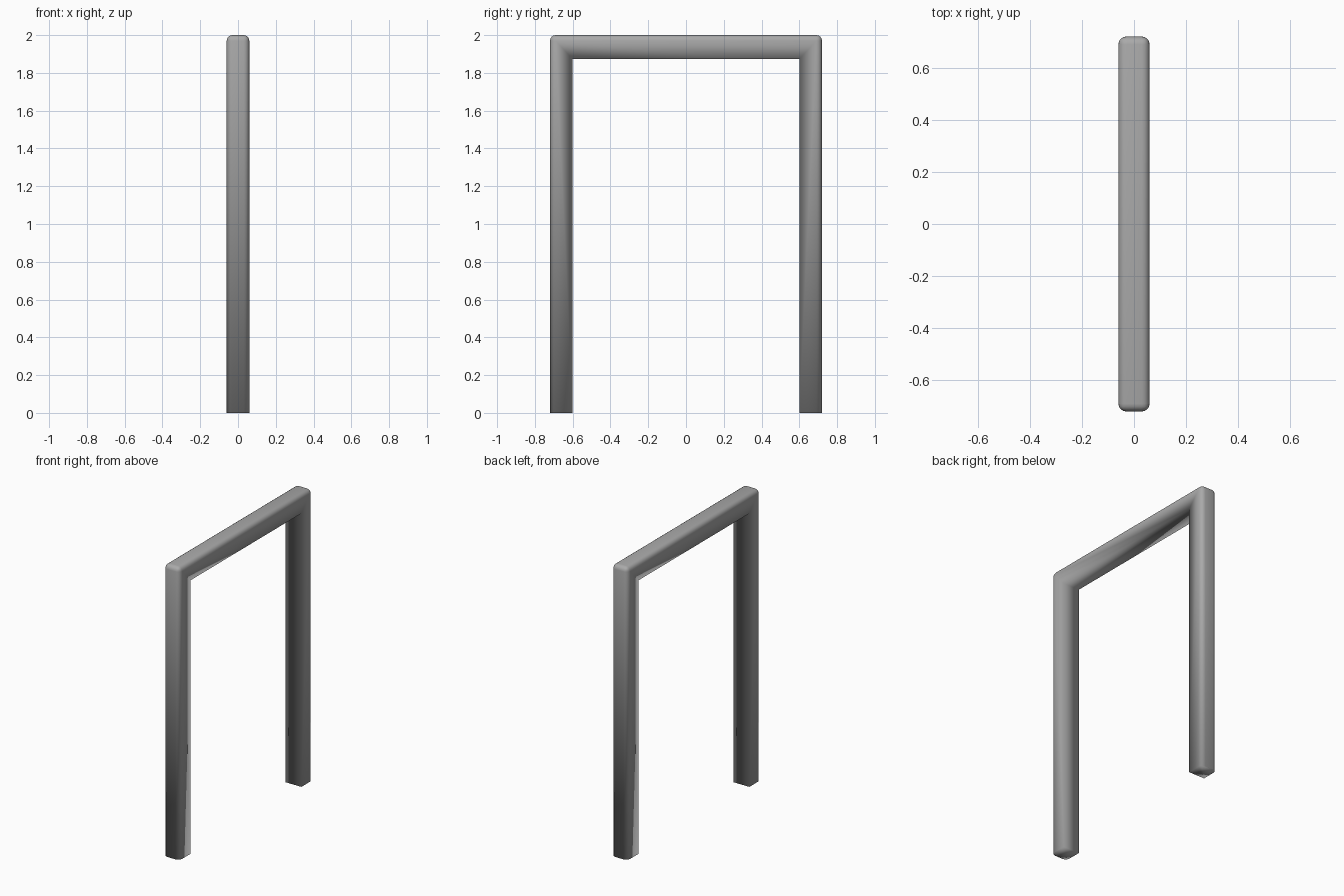
import bpy, bmesh

if "Cube" in bpy.data.objects:
    bpy.data.objects.remove(bpy.data.objects["Cube"])

HALF_X, HALF_Y, TOP = 0.06, 0.72, 2.0
INNER_Y, INNER_Z = 0.60, 1.873
RADIUS = 0.03

mat = bpy.data.materials.new("plain grey")
mat.diffuse_color = (0.4, 0.4, 0.4, 1)
mat.use_nodes = True
mat.node_tree.nodes["Principled BSDF"].inputs["Base Color"].default_value = mat.diffuse_color

# Door frame: upside-down U profile extruded along x
profile = [(-HALF_Y, 0), (-HALF_Y, TOP), (HALF_Y, TOP), (HALF_Y, 0),
           (INNER_Y, 0), (INNER_Y, INNER_Z), (-INNER_Y, INNER_Z), (-INNER_Y, 0)]
bm = bmesh.new()
face = bm.faces.new([bm.verts.new((-HALF_X, y, z)) for y, z in profile])
ext = bmesh.ops.extrude_face_region(bm, geom=[face])
moved = [g for g in ext["geom"] if isinstance(g, bmesh.types.BMVert)]
bmesh.ops.translate(bm, vec=(2 * HALF_X, 0, 0), verts=moved)
bmesh.ops.recalc_face_normals(bm, faces=bm.faces)


# Round only the outer edges; feet and the opening stay sharp
def is_outer(v):
    return abs(v.co.y) > HALF_Y - 0.001 or v.co.z > TOP - 0.001


outer = [e for e in bm.edges
         if all(is_outer(v) for v in e.verts)
         and any(v.co.z > 0.001 for v in e.verts)]
bmesh.ops.bevel(bm, geom=outer, offset=RADIUS, segments=4, profile=0.5,
                affect='EDGES', clamp_overlap=True)

mesh = bpy.data.meshes.new("door_frame")
bm.to_mesh(mesh)
bm.free()
mesh.materials.append(mat)
for p in mesh.polygons:
    p.use_smooth = True
obj = bpy.data.objects.new("door_frame", mesh)
bpy.context.collection.objects.link(obj)
